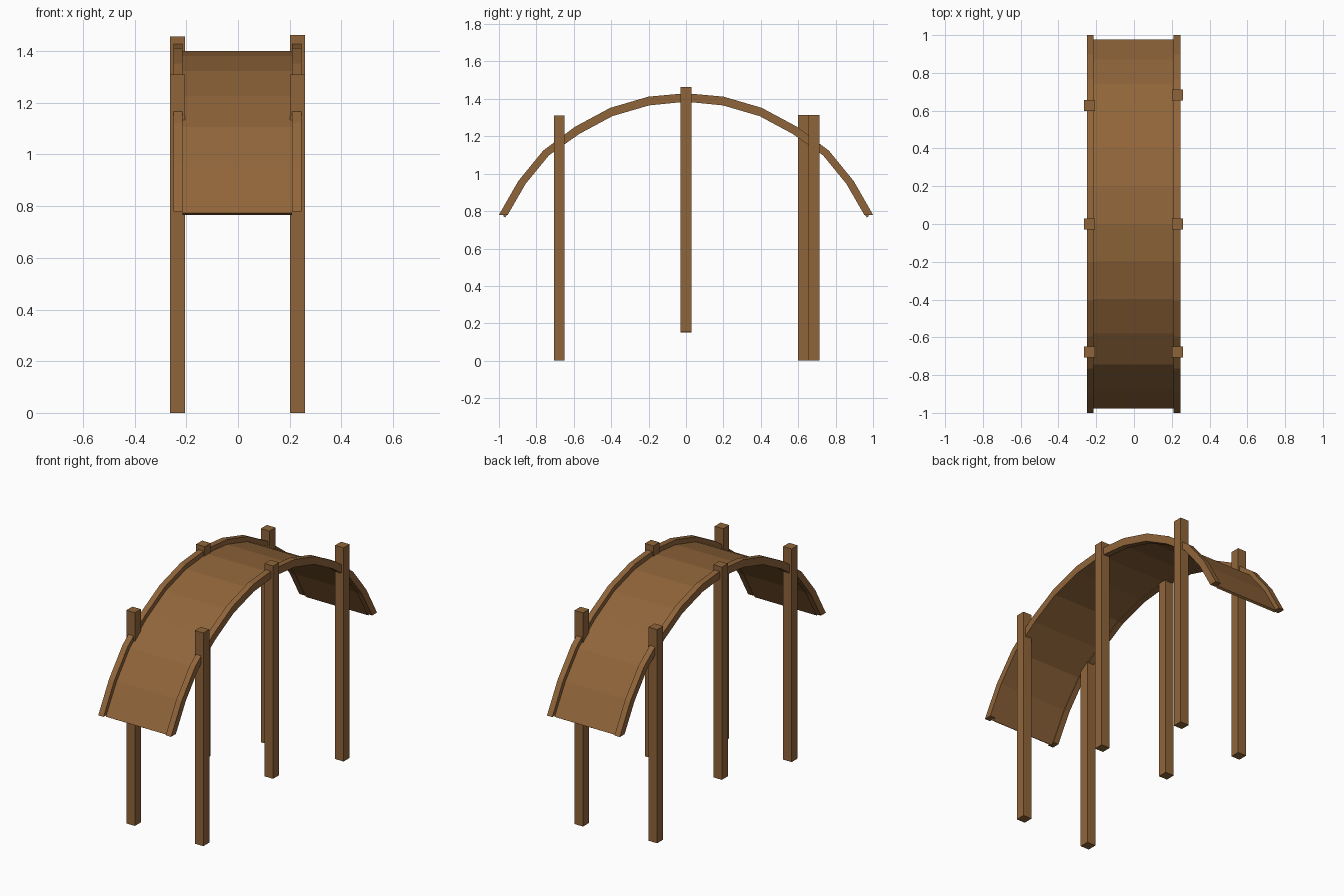
import bpy, bmesh

if "Cube" in bpy.data.objects:
    bpy.data.objects.remove(bpy.data.objects["Cube"])

wood = bpy.data.materials.new("wood")
wood.diffuse_color = (0.28, 0.13, 0.042, 1)
wood.use_nodes = True
wood.node_tree.nodes["Principled BSDF"].inputs["Base Color"].default_value = wood.diffuse_color


def finish(name, bm):
    bmesh.ops.recalc_face_normals(bm, faces=bm.faces)
    mesh = bpy.data.meshes.new(name)
    bm.to_mesh(mesh)
    bm.free()
    mesh.materials.append(wood)
    bpy.context.collection.objects.link(bpy.data.objects.new(name, mesh))


def arch_strip(name, x0, x1, top, bottom):
    """Box section swept through a half profile mirrored about y = 0."""
    def full(half):
        return [(-y, z) for y, z in reversed(half[1:])] + half
    bm = bmesh.new()
    rings = []
    for (yt, zt), (yb, zb) in zip(full(top), full(bottom)):
        rings.append([bm.verts.new(p) for p in
                      ((x0, yt, zt), (x1, yt, zt), (x1, yb, zb), (x0, yb, zb))])
    for a, b in zip(rings, rings[1:]):
        for i in range(4):
            j = (i + 1) % 4
            bm.faces.new((a[i], a[j], b[j], b[i]))
    bm.faces.new(rings[0])
    bm.faces.new(rings[-1])
    finish(name, bm)


def post(name, x, y, z0, z1, w=0.058):
    bm = bmesh.new()
    bmesh.ops.create_cube(bm, size=1)
    bmesh.ops.scale(bm, vec=(w, w, z1 - z0), verts=bm.verts)
    bmesh.ops.translate(bm, vec=(x, y, (z0 + z1) / 2), verts=bm.verts)
    finish(name, bm)


# Half profiles of the side rails (y, z)
top = [(0, 1.43), (0.2, 1.412), (0.405, 1.352), (0.595, 1.25),
       (0.765, 1.122), (0.897, 0.96), (1.0, 0.78)]
bottom = [(0, 1.385), (0.198, 1.365), (0.393, 1.308), (0.57, 1.213),
          (0.733, 1.098), (0.858, 0.945), (0.953, 0.78)]


def between(f):
    pts = [(b[0] + (t[0] - b[0]) * f, b[1] + (t[1] - b[1]) * f)
           for t, b in zip(top, bottom)]
    return pts


# Side rails
arch_strip("left_rail", -0.25, -0.214, top, bottom)
arch_strip("right_rail", 0.209, 0.245, top, bottom)

# Thin curved deck, its ends dropping slightly past the rails
deck_top, deck_bottom = between(0.36), between(0.1)
deck_top[-1] = (0.978, 0.773)
deck_bottom[-1] = (0.966, 0.766)
arch_strip("deck", -0.214, 0.209, deck_top, deck_bottom)

# Posts
post("front_left_post", -0.235, -0.678, 0, 1.31)
post("front_right_post", 0.23, -0.678, 0, 1.31)
post("middle_left_post", -0.235, 0, 0.15, 1.457)
post("middle_right_post", 0.23, 0, 0.155, 1.463)
post("back_left_post", -0.235, 0.628, 0, 1.313)
post("back_right_post", 0.23, 0.684, 0, 1.313)
